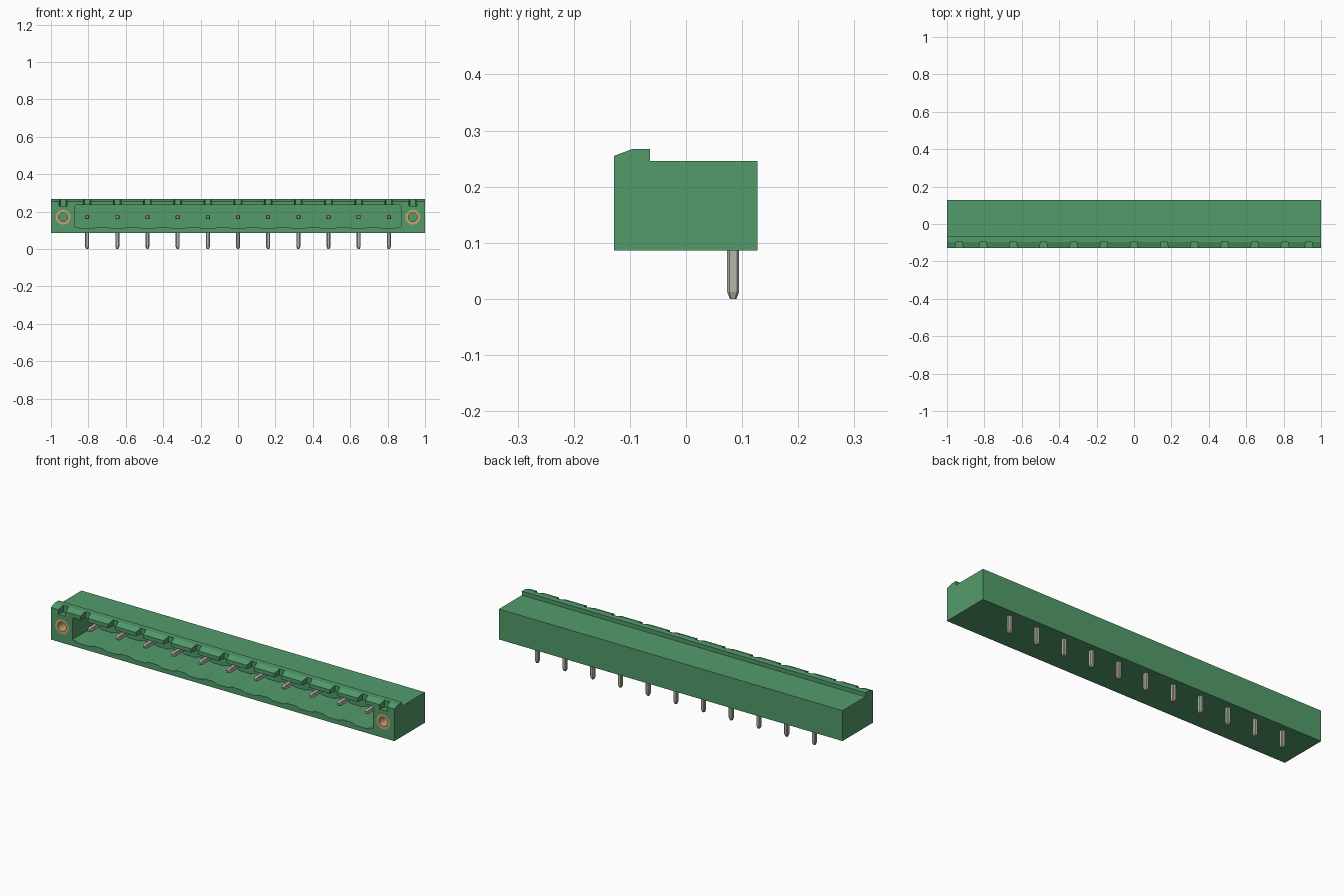
import bpy, bmesh, math
from mathutils import Vector

cube = bpy.data.objects.get("Cube")
if cube:
    bpy.data.objects.remove(cube, do_unlink=True)

PITCH, COUNT = 0.1613, 11
PIN_X = [(i - (COUNT - 1) / 2) * PITCH for i in range(COUNT)]
SCREW_X, AXIS_Z = 0.935, 0.17


def material(name, rgb):
    m = bpy.data.materials.new(name)
    m.use_nodes = True
    colour = (*rgb, 1)
    m.diffuse_color = colour
    bsdf = m.node_tree.nodes["Principled BSDF"]
    bsdf.inputs["Base Color"].default_value = colour
    bsdf.inputs["Roughness"].default_value = 0.6
    return m


GREEN = material("green plastic", (0.085, 0.33, 0.145))
METAL = material("tinned metal", (0.48, 0.47, 0.40))
BRASS = material("brass", (0.58, 0.36, 0.17))


def finish(name, bm, mat):
    bmesh.ops.recalc_face_normals(bm, faces=bm.faces)
    mesh = bpy.data.meshes.new(name)
    bm.to_mesh(mesh)
    bm.free()
    mesh.materials.append(mat)
    obj = bpy.data.objects.new(name, mesh)
    bpy.context.collection.objects.link(obj)
    return obj


def extrude(bm, points, vector):
    """Closed prism from a planar outline."""
    face = bm.faces.new([bm.verts.new(p) for p in points])
    out = bmesh.ops.extrude_face_region(bm, geom=[face], use_keep_orig=True)
    moved = [g for g in out["geom"] if isinstance(g, bmesh.types.BMVert)]
    bmesh.ops.translate(bm, verts=moved, vec=vector)


def circle(x, y, radius, sides=24):
    return [(x + radius * math.cos(math.tau * i / sides), y,
             AXIS_Z + radius * math.sin(math.tau * i / sides)) for i in range(sides)]


def cut(target, bm):
    cutter = finish("cutter", bm, GREEN)
    cutter.hide_render = True
    mod = target.modifiers.new("cut", 'BOOLEAN')
    mod.operation, mod.solver, mod.object = 'DIFFERENCE', 'EXACT', cutter
    bpy.context.view_layer.objects.active = target
    bpy.ops.object.modifier_apply(modifier=mod.name)
    bpy.data.objects.remove(cutter, do_unlink=True)


# Housing: side profile with the latch ridge along the top front
profile = [(-0.128, 0.086), (0.127, 0.086), (0.127, 0.246), (-0.064, 0.246),
           (-0.064, 0.267), (-0.096, 0.267), (-0.128, 0.255)]
bm = bmesh.new()
extrude(bm, [(-1, y, z) for y, z in profile], Vector((2, 0, 0)))
housing = finish("housing", bm, GREEN)

# Plug cavity: scalloped floor, dipping under every contact
outline = [(-0.875, 0.228), (-0.875, 0.119)]
for x in PIN_X:
    outline += [(x - 0.055, 0.118), (x - 0.03, 0.109), (x + 0.03, 0.109), (x + 0.055, 0.118)]
outline += [(0.875, 0.119), (0.875, 0.228), (0.868, 0.235), (-0.868, 0.235)]
bm = bmesh.new()
extrude(bm, [(x, -0.2, z) for x, z in outline], Vector((0, 0.26, 0)))
cut(housing, bm)

# Tapered coding notches in the ridge
bm = bmesh.new()
for x in PIN_X + [-SCREW_X, SCREW_X]:
    plan = [(-0.024, -0.14), (0.024, -0.14), (0.015, -0.094), (-0.015, -0.094)]
    extrude(bm, [(x + dx, y, 0.231) for dx, y in plan], Vector((0, 0, 0.1)))
cut(housing, bm)

# Round sockets for the threaded inserts
bm = bmesh.new()
for x in (-SCREW_X, SCREW_X):
    extrude(bm, circle(x, -0.2, 0.04), Vector((0, 0.26, 0)))
cut(housing, bm)

# Threaded inserts: brass tubes flush with the front
for side, x in (("right", -SCREW_X), ("left", SCREW_X)):
    bm = bmesh.new()
    rings = [[bm.verts.new(p) for p in circle(x, y, r)]
             for y, r in ((-0.128, 0.04), (-0.128, 0.024), (0.06, 0.024), (0.06, 0.04))]
    for a, b in zip(rings, rings[1:] + rings[:1]):
        for i in range(len(a)):
            j = (i + 1) % len(a)
            bm.faces.new((a[i], a[j], b[j], b[i]))
    insert = finish(side + "_threaded_insert", bm, BRASS)
    bpy.ops.object.select_all(action='DESELECT')
    insert.select_set(True)
    bpy.context.view_layer.objects.active = insert
    bpy.ops.object.shade_smooth_by_angle(angle=math.radians(35))


def pin(bm, start, end, u, v, half, corner):
    """Bar with chamfered edges and a tapered tip at its end."""
    start, end, u, v = map(Vector, (start, end, u, v))
    shoulder = end + (start - end).normalized() * 0.012
    rings = []
    for centre, scale in ((start, 1), (shoulder, 1), (end, 0.55)):
        h, c = half * scale, (half - corner) * scale
        section = [(h, -c), (h, c), (c, h), (-c, h), (-h, c), (-h, -c), (-c, -h), (c, -h)]
        rings.append([bm.verts.new(centre + u * a + v * b) for a, b in section])
    for a, b in zip(rings, rings[1:]):
        for i in range(8):
            j = (i + 1) % 8
            bm.faces.new((a[i], a[j], b[j], b[i]))
    bm.faces.new(rings[0])
    bm.faces.new(rings[-1])


# Contacts: a blade in the cavity and a solder leg under the housing
for n, x in enumerate(PIN_X, 1):
    bm = bmesh.new()
    pin(bm, (x, 0.07, AXIS_Z), (x, -0.09, AXIS_Z), (1, 0, 0), (0, 0, 1), 0.0105, 0.002)
    pin(bm, (x, 0.084, 0.1), (x, 0.084, 0), (1, 0, 0), (0, 1, 0), 0.0105, 0.004)
    finish(f"contact_{n}", bm, METAL)
